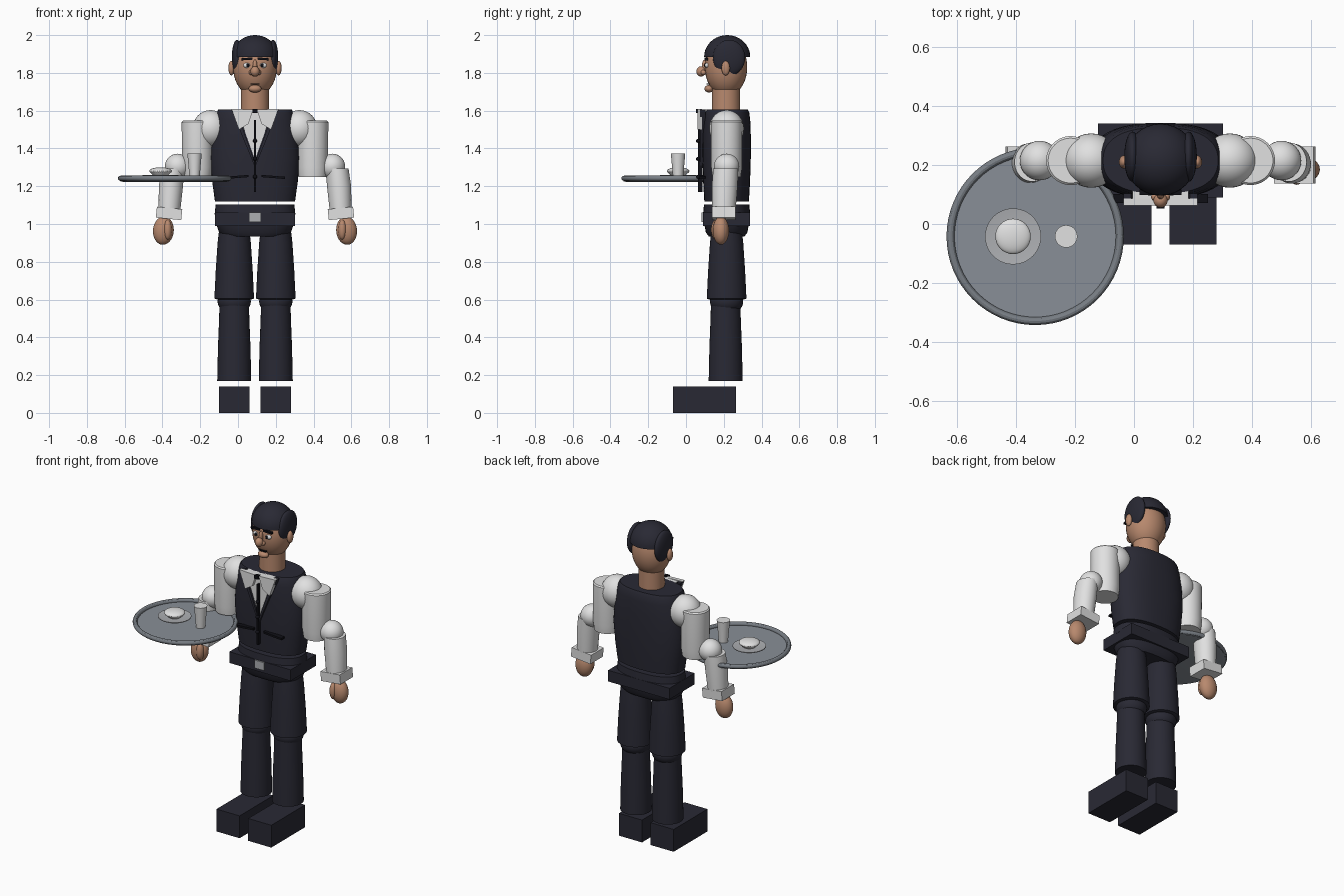
import bpy, bmesh, math
from mathutils import Vector, Matrix

if "Cube" in bpy.data.objects:
    bpy.data.objects.remove(bpy.data.objects["Cube"])

CX, CY = 0.09, 0.215  # body axis


def mat(name, r, g, b):
    m = bpy.data.materials.new(name)
    m.diffuse_color = (r, g, b, 1)
    m.use_nodes = True
    m.node_tree.nodes["Principled BSDF"].inputs["Base Color"].default_value = m.diffuse_color
    return m


NAVY = mat("navy_cloth", 0.022, 0.022, 0.034)
BLACK = mat("black_trim", 0.005, 0.005, 0.008)
SKIN = mat("skin", 0.48, 0.25, 0.155)
WHITE = mat("white_cloth", 0.75, 0.75, 0.75)
TRAY = mat("tray_metal", 0.25, 0.275, 0.31)
RIM = mat("rim_metal", 0.19, 0.21, 0.235)
SILVER = mat("silver", 0.42, 0.43, 0.45)


def finish(name, bm, m, smooth=True):
    bmesh.ops.recalc_face_normals(bm, faces=bm.faces)
    me = bpy.data.meshes.new(name)
    bm.to_mesh(me)
    bm.free()
    ob = bpy.data.objects.new(name, me)
    bpy.context.collection.objects.link(ob)
    me.materials.append(m)
    if smooth:
        bpy.ops.object.select_all(action='DESELECT')
        ob.select_set(True)
        bpy.context.view_layer.objects.active = ob
        bpy.ops.object.shade_smooth_by_angle(angle=math.radians(40))
    return ob


def box(name, c, size, m, ry=0.0):
    bm = bmesh.new()
    bmesh.ops.create_cube(bm, size=1, matrix=Matrix.Translation(c)
                          @ Matrix.Rotation(ry, 4, 'Y') @ Matrix.Diagonal((*size, 1)))
    return finish(name, bm, m, False)


def ball(name, c, r, m, ry=0.0, cut=None):
    bm = bmesh.new()
    bmesh.ops.create_uvsphere(bm, u_segments=32, v_segments=20, radius=1,
                              matrix=Matrix.Translation(c) @ Matrix.Rotation(ry, 4, 'Y')
                              @ Matrix.Diagonal((*r, 1)))
    if cut is not None:  # keep only the part above this height
        res = bmesh.ops.bisect_plane(bm, geom=bm.verts[:] + bm.edges[:] + bm.faces[:],
                                     plane_co=(0, 0, cut), plane_no=(0, 0, 1), clear_inner=True)
        bmesh.ops.contextual_create(
            bm, geom=[e for e in res['geom_cut'] if isinstance(e, bmesh.types.BMEdge)])
    return finish(name, bm, m)


def loft(name, rings, m, n=40, p=2.0):
    """Rings are (x, y, z, half width, half depth); p above 2 squares the section."""
    bm = bmesh.new()
    loops = []
    for x, y, z, rx, ry in rings:
        loop = []
        for i in range(n):
            a = 2 * math.pi * i / n
            c, s = math.cos(a), math.sin(a)
            loop.append(bm.verts.new((x + rx * math.copysign(abs(c) ** (2 / p), c),
                                      y + ry * math.copysign(abs(s) ** (2 / p), s), z)))
        loops.append(loop)
    for a, b in zip(loops, loops[1:]):
        for i in range(n):
            bm.faces.new((a[i], a[(i + 1) % n], b[(i + 1) % n], b[i]))
    bm.faces.new(loops[0])
    bm.faces.new(loops[-1])
    return finish(name, bm, m)


def turned(name, x, y, prof, m):
    return loft(name, [(x, y, z, r, r) for r, z in prof], m, 48)


def plate(name, pts, y, depth, m):
    """Flat outline in x and z, given thickness towards the back."""
    bm = bmesh.new()
    f = bm.faces.new([bm.verts.new((CX + x, y, z)) for x, z in pts])
    ext = bmesh.ops.extrude_face_region(bm, geom=[f])
    bmesh.ops.translate(bm, vec=(0, depth, 0),
                        verts=[v for v in ext['geom'] if isinstance(v, bmesh.types.BMVert)])
    return finish(name, bm, m, False)


# Vest, belt and hips
loft("vest", [(CX, CY, z, w, d) for z, w, d in [
    (1.12, .212, .118), (1.22, .226, .124), (1.35, .238, .128), (1.47, .228, .128),
    (1.55, .212, .125), (1.59, .203, .12), (1.605, .195, .112)]], NAVY, 48, 2.4)
loft("waistband", [(CX, CY, 1.05, .214, .125), (CX, CY, 1.102, .208, .12)], NAVY, 48, 2.4)
box("belt", (CX, CY, 1.025), (.425, .25, .07), NAVY)
loft("hips", [(CX, CY, .935, .165, .095), (CX, CY, .955, .19, .11),
              (CX, CY, 1.0, .205, .118)], NAVY, 48, 2.6)
box("buckle", (CX, .088, 1.035), (.065, .014, .05), SILVER)

# Shirt front, collar, bow, placket and buttons
plate("shirt_front", [(-.095, 1.605), (.095, 1.605), (0, 1.34)], .082, .03, WHITE)
for s in (-1, 1):
    plate("collar", [(s * .125, 1.61), (s * .01, 1.605), (s * .035, 1.53), (s * .085, 1.50)],
          .062, .024, WHITE)
    plate("lapel", [(s * .125, 1.605), (s * .1, 1.605), (0, 1.325), (s * .0, 1.30)],
          .074, .03, NAVY)
    plate("pocket", [(s * .035, 1.248), (s * .16, 1.238), (s * .16, 1.25), (s * .035, 1.26)],
          .072, .03, BLACK)
box("bow_knot", (CX, .062, 1.598), (.028, .02, .022), BLACK)
box("placket", (CX, .075, 1.36), (.008, .024, .38), BLACK)
for z in (1.44, 1.345, 1.25):
    ball("button", (CX, .065, z), (.011, .012, .011), BLACK)

# Limbs, both sides
for s in (-1, 1):
    lx = CX + s * .11
    turned("thigh", lx, CY, [(.08, .97), (.088, .9), (.098, .75), (.105, .605), (.09, .6)][::-1], NAVY)
    ball("knee", (lx, CY, .59), (.088, .088, .07), NAVY)
    turned("shin", lx, .21, [(.09, .17), (.086, .35), (.08, .5), (.078, .58)], NAVY)
    box("shoe", (lx, .0975, .07), (.16, .335, .14), NAVY)

    def at(d):
        return CX + s * d
    ball("shoulder", (at(.235), CY, 1.505), (.095, .092, .098), WHITE)
    turned("upper_sleeve", at(.305), CY, [(.075, 1.25), (.082, 1.30), (.083, 1.54), (.076, 1.547)], WHITE)
    ball("elbow", (at(.41), CY, 1.305), (.067, .067, .067), WHITE)
    loft("forearm_sleeve", [(at(.435), .21, 1.295, .06, .066), (at(.445), .205, 1.2, .064, .068),
                            (at(.455), .2, 1.04, .056, .06)], WHITE)
    box("cuff", (at(.455), .2, 1.056), (.135, .125, .058), WHITE, s * -.1)
    ball("hand", (at(.485), .185, .965), (.055, .043, .075), SKIN, s * -.08)
    ball("thumb", (at(.462), .158, .97), (.022, .025, .052), SKIN)

# Neck and head
turned("neck", CX, CY - .003, [(.075, 1.59), (.074, 1.72)], SKIN)
ball("head", (CX, .212, 1.83), (.116, .112, .155), SKIN)
ball("hair", (CX, CY + .003, 1.885), (.122, .122, .115), NAVY, cut=1.885)
ball("nose_bridge", (CX, .1, 1.835), (.012, .016, .035), SKIN)
ball("nose_tip", (CX, .08, 1.808), (.024, .025, .027), SKIN)
box("mouth", (CX, .118, 1.742), (.05, .02, .006), BLACK)
ball("chin", (CX, .122, 1.716), (.034, .024, .02), SKIN)
for s in (-1, 1):
    ball("side_hair", (CX + s * .095, .228, 1.88), (.028, .085, .095), NAVY)
    ball("ear", (CX + s * .125, .21, 1.825), (.016, .022, .038), SKIN)
    ball("nostril", (CX + s * .02, .092, 1.802), (.012, .014, .014), SKIN)
    ball("eye", (CX + s * .042, .112, 1.84), (.02, .012, .014), WHITE)
    ball("pupil", (CX + s * .038, .102, 1.84), (.008, .006, .01), BLACK)
    box("eyebrow", (CX + s * .042, .108, 1.874), (.058, .018, .012), BLACK, s * .06)

# Tray with raised rim
TX, TY = -.335, -.042
turned("tray", TX, TY, [(.27, 1.222), (.288, 1.226), (.288, 1.238)], TRAY)
bpy.ops.mesh.primitive_torus_add(major_radius=.287, minor_radius=.0135, major_segments=64,
                                 minor_segments=12, location=(TX, TY, 1.242))
rim = bpy.context.object
rim.name = "tray_rim"
rim.data.materials.append(RIM)
bpy.ops.object.shade_smooth_by_angle()

# Plate, covered dish and glass
turned("plate", -.41, TY, [(.06, 1.238), (.095, 1.256), (.095, 1.26), (.06, 1.256)], SILVER)
turned("dish", -.41, TY, [(.03, 1.25), (.058, 1.275), (.06, 1.28)], WHITE)
ball("dish_top", (-.41, TY, 1.28), (.06, .06, .02), WHITE)
turned("glass", -.23, TY, [(.026, 1.238), (.038, 1.372)], WHITE)
